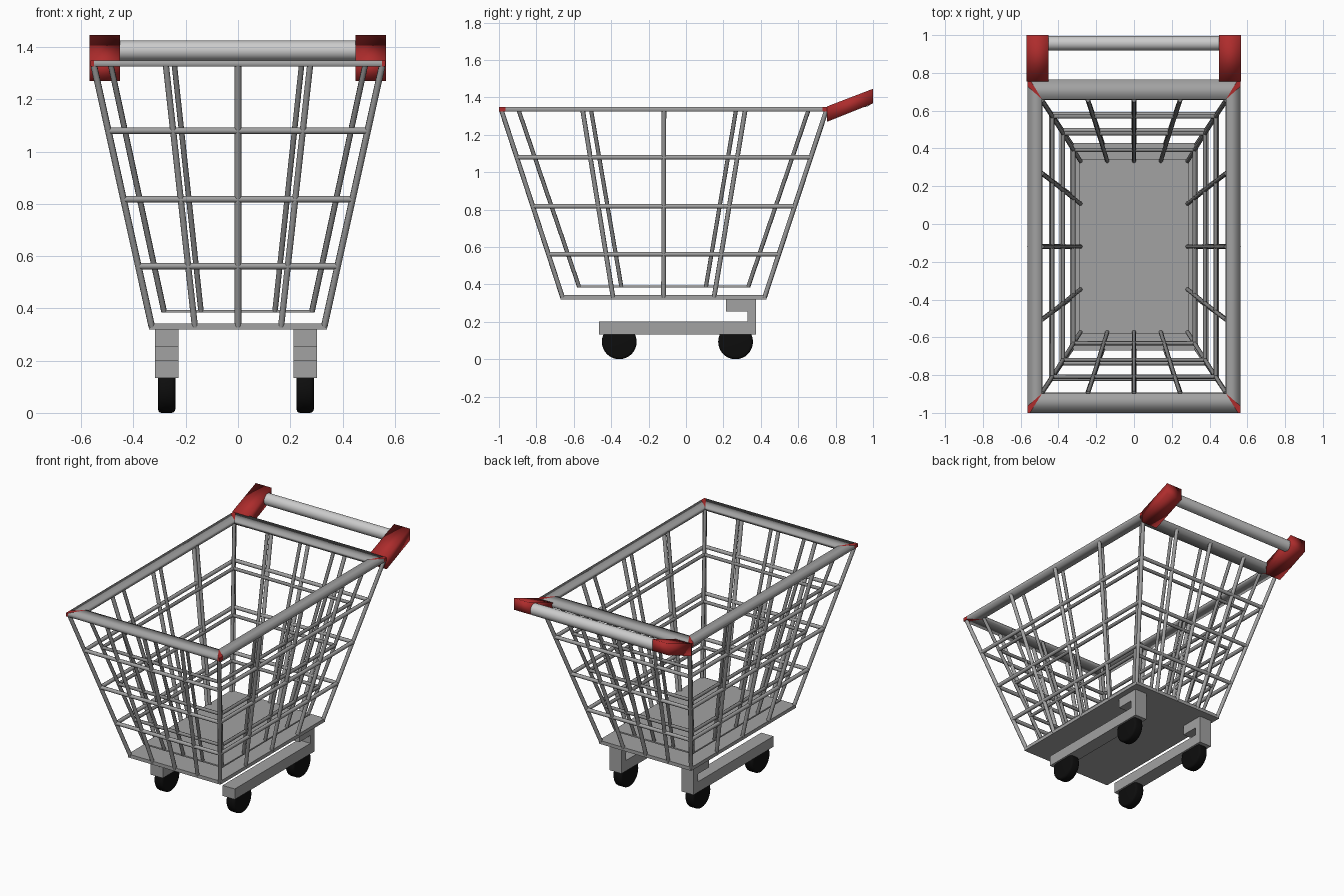
import bpy, bmesh, math
from mathutils import Vector

if "Cube" in bpy.data.objects:
    bpy.data.objects.remove(bpy.data.objects["Cube"])


def material(name, col):
    m = bpy.data.materials.new(name)
    m.diffuse_color = (*col, 1)
    m.use_nodes = True
    m.node_tree.nodes["Principled BSDF"].inputs["Base Color"].default_value = m.diffuse_color
    return m


red = material("red_plastic", (0.42, 0.025, 0.025))
black = material("black_rubber", (0.004, 0.004, 0.004))
steel = material("grey_steel", (0.36, 0.36, 0.36))
dark = material("dark_steel", (0.25, 0.25, 0.25))


def finish(name, bm, mat=None, angle=None):
    bmesh.ops.recalc_face_normals(bm, faces=bm.faces)
    me = bpy.data.meshes.new(name)
    bm.to_mesh(me)
    bm.free()
    ob = bpy.data.objects.new(name, me)
    bpy.context.collection.objects.link(ob)
    if mat:
        me.materials.append(mat)
    if angle:
        bpy.ops.object.select_all(action='DESELECT')
        ob.select_set(True)
        bpy.context.view_layer.objects.active = ob
        bpy.ops.object.shade_smooth_by_angle(angle=math.radians(angle))
    return ob


def prism(bm, pts, offset, open_sides=()):
    """Extrude a closed outline of 3D points; open_sides are left without a face."""
    a = [bm.verts.new(p) for p in pts]
    b = [bm.verts.new(Vector(p) + Vector(offset)) for p in pts]
    bm.faces.new(a)
    bm.faces.new(b[::-1])
    for i in range(len(a)):
        j = (i + 1) % len(a)
        if i not in open_sides:
            bm.faces.new((a[j], a[i], b[i], b[j]))


def bar(bm, a, b, r, sides=8):
    a, b = Vector(a), Vector(b)
    res = bmesh.ops.create_cone(bm, cap_ends=True, segments=sides, radius1=r, radius2=r,
                                depth=(b - a).length)
    rot = (b - a).to_track_quat('Z', 'Y')
    for v in res["verts"]:
        v.co = rot @ v.co + (a + b) / 2


# Wire cages: (half x, front y, back y, z) at bottom and top
def cage(name, bottom, top, r, mat):
    def corners(z):
        t = (z - bottom[3]) / (top[3] - bottom[3])
        x, y0, y1 = [bottom[i] + t * (top[i] - bottom[i]) for i in range(3)]
        return [Vector(p) for p in ((-x, y0, z), (x, y0, z), (x, y1, z), (-x, y1, z))]

    bm = bmesh.new()
    low, high = corners(bottom[3]), corners(top[3])
    for i in range(4):
        j = (i + 1) % 4
        for k in range(4):
            bar(bm, low[i].lerp(low[j], k / 4), high[i].lerp(high[j], k / 4), r)
        for z in (0.562, 0.818, 1.08):
            c = corners(z)
            bar(bm, c[i], c[j], r)
    finish(name, bm, mat, 50)


cage("outer_basket_wires", (0.33, -0.66, 0.42, 0.33), (0.553, -0.988, 0.752, 1.335), 0.0125, steel)
cage("inner_basket_wires", (0.283, -0.572, 0.333, 0.388), (0.487, -0.895, 0.655, 1.332), 0.011, dark)


# Basket floor plates
def plate(name, x, y0, y1, z0, z1):
    bm = bmesh.new()
    prism(bm, [(-x, y0, z0), (x, y0, z0), (x, y1, z0), (-x, y1, z0)], (0, 0, z1 - z0))
    finish(name, bm, steel)


plate("basket_underside", 0.34, -0.67, 0.43, 0.32, 0.343)
plate("basket_floor", 0.29, -0.58, 0.345, 0.384, 0.393)

# Top rim: mitred smooth strips with red corner pieces
OX, IX = 0.565, 0.487
RY = {-1: (-1.0, -0.897), 1: (0.765, 0.66)}
Z0, H = 1.325, 0.023
rim, caps = bmesh.new(), bmesh.new()
CX, CY = 0.014, 0.035
up = (0, 0, H)
for s in (-1, 1):
    oy, iy = RY[s]
    prism(rim, [(-OX + CX, oy, Z0), (OX - CX, oy, Z0), (IX, iy, Z0), (-IX, iy, Z0)], up, (1, 3))
    prism(rim, [(s * OX, -1 + CY, Z0), (s * OX, 0.765 - CY, Z0),
                (s * IX, 0.66, Z0), (s * IX, -0.897, Z0)], up, (1, 3))
    for sx in (-1, 1):
        prism(caps, [(sx * OX, oy, Z0), (sx * (OX - CX), oy, Z0),
                     (sx * IX, iy, Z0), (sx * OX, oy - s * CY, Z0)], up)
finish("basket_rim", rim, steel, 179)
finish("rim_corners", caps, red)

# Handle: two slanted, softly shaded brackets and a bar
for side, x in (("left", -0.569), ("right", 0.449)):
    bm = bmesh.new()
    prism(bm, [(x, 0.755, 1.27), (x, 1.0, 1.368), (x, 1.0, 1.446), (x, 0.755, 1.352)], (0.117, 0, 0))
    finish(side + "_handle_bracket", bm, red, 179)
bm = bmesh.new()
bar(bm, (-0.455, 0.957, 1.387), (0.452, 0.957, 1.387), 0.038, 24)
finish("handle_bar", bm, None, 50)

# Undercarriage rails and wheels
RAIL = [(0.214, 0.322), (0.214, 0.255), (0.33, 0.255), (0.33, 0.203),
        (-0.465, 0.203), (-0.465, 0.133), (0.375, 0.133), (0.375, 0.322)]
for side, x in (("left", -0.273), ("right", 0.257)):
    bm = bmesh.new()
    prism(bm, [(x - 0.045, y, z) for y, z in RAIL], (0.09, 0, 0))
    finish(side + "_rail", bm, steel)
    for end, y in (("front", -0.357), ("back", 0.265)):
        bm = bmesh.new()
        bar(bm, (x - 0.033, y, 0.093), (x + 0.033, y, 0.093), 0.093, 32)
        bm.normal_update()
        edges = [e for e in bm.edges if abs(e.verts[0].co.x - e.verts[1].co.x) < 1e-4]
        bmesh.ops.bevel(bm, geom=edges, offset=0.014, segments=3, affect='EDGES', profile=0.5)
        finish(f"{end}_{side}_wheel", bm, black, 50)
